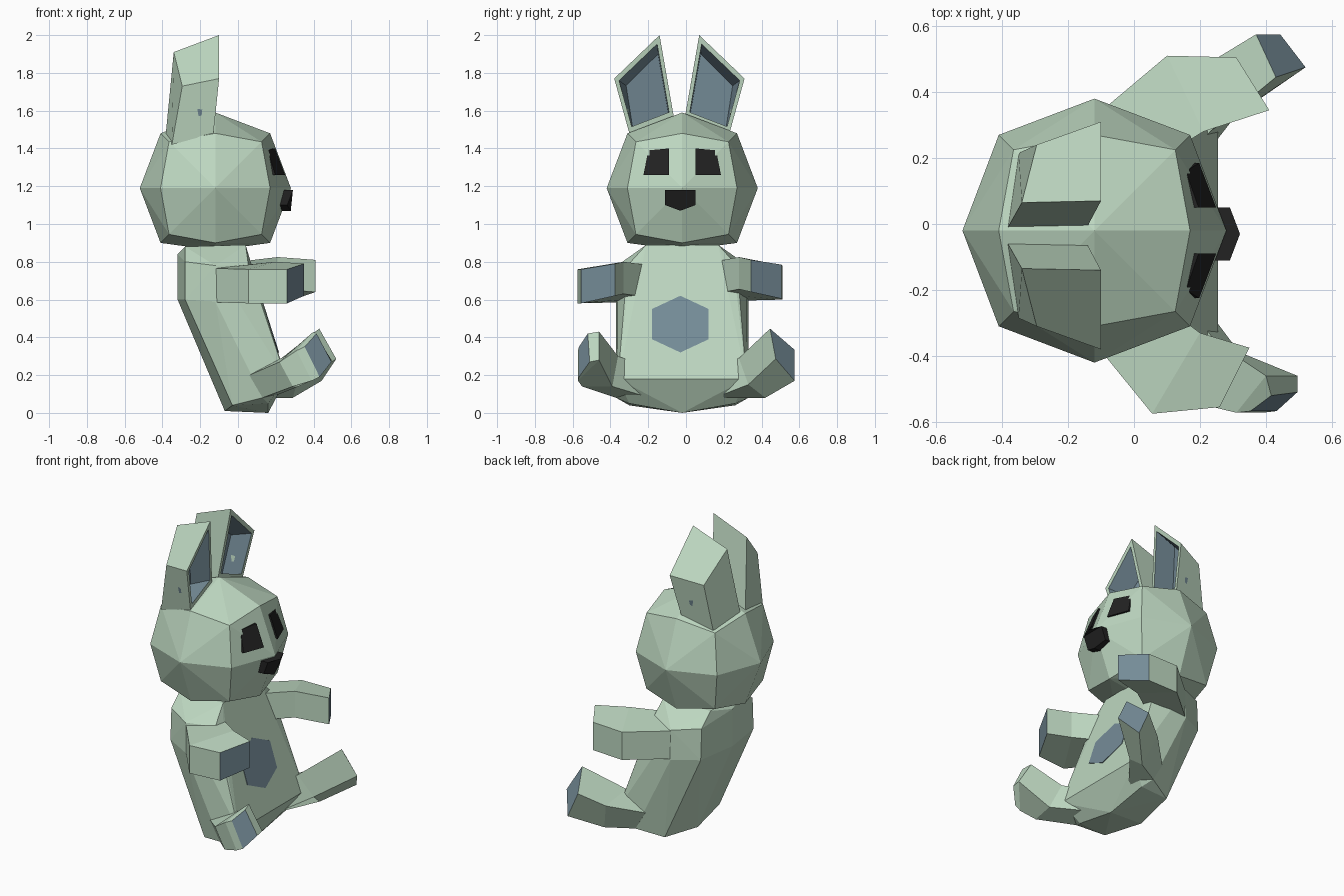
import bpy, bmesh
from itertools import product
from mathutils import Vector as V

if "Cube" in bpy.data.objects:
    bpy.data.objects.remove(bpy.data.objects["Cube"])

CY = -0.02  # symmetry plane of the toy


def material(name, rgb):
    m = bpy.data.materials.new(name)
    m.diffuse_color = (*rgb, 1)
    m.use_nodes = True
    m.node_tree.nodes["Principled BSDF"].inputs["Base Color"].default_value = m.diffuse_color
    return m


GREEN = material("pale_green", (0.51, 0.68, 0.53))
BLUE = material("slate_blue", (0.18, 0.265, 0.315))
BLACK = material("black", (0.016, 0.016, 0.016))


def finish(bm, name, mats):
    bmesh.ops.recalc_face_normals(bm, faces=bm.faces)
    me = bpy.data.meshes.new(name)
    bm.to_mesh(me)
    bm.free()
    for m in mats:
        me.materials.append(m)
    ob = bpy.data.objects.new(name, me)
    bpy.context.collection.objects.link(ob)
    return ob


def hull(name, points, mat):
    bm = bmesh.new()
    for p in points:
        bm.verts.new(p)
    bmesh.ops.convex_hull(bm, input=bm.verts)
    bmesh.ops.dissolve_limit(bm, angle_limit=0.02, verts=bm.verts, edges=bm.edges)
    finish(bm, name, [mat])


def loft(name, rings, mats, second_from):
    """Bridge rings; segments from index second_from and the end cap use mats[1]."""
    bm = bmesh.new()
    vs = [[bm.verts.new(p) for p in r] for r in rings]
    n = len(rings[0])
    for s, (a, b) in enumerate(zip(vs, vs[1:])):
        for i in range(n):
            j = (i + 1) % n
            f = bm.faces.new((a[i], a[j], b[j], b[i]))
            f.material_index = int(s >= second_from)
    bm.faces.new(vs[0])
    bm.faces.new(vs[-1]).material_index = len(mats) - 1
    finish(bm, name, mats)


# Head: spherized 2x2 cube, flattened below
RAD = {1: 0.40, 2: 0.29, 3: 0.245}
head = []
for d in product((-1, 0, 1), repeat=3):
    n = sum(map(abs, d))
    if n:
        p = V(d) * RAD[n]
        head.append((p.x - 0.12, p.y + CY, max(p.z, -0.33) + 1.19))
hull("head", head, GREEN)

# Body: leaning torso, (x, half width, z) profile points
torso = [(-0.28, 0.17, 0.88), (0.04, 0.19, 0.89),
         (-0.32, 0, 0.84), (-0.28, 0.26, 0.80), (-0.12, 0.345, 0.78), (0.055, 0.29, 0.78),
         (-0.32, 0, 0.60), (-0.28, 0.27, 0.60), (-0.12, 0.35, 0.59), (0.115, 0.29, 0.62),
         (-0.07, 0, 0.01), (-0.03, 0.28, 0.04), (0.13, 0.35, 0.08), (0.16, 0.28, 0.05),
         (0.16, 0, 0.0), (0.255, 0.34, 0.18), (0.255, 0, 0.18)]
hull("body", [(x, CY + s * y, z) for x, y, z in torso for s in (-1, 1)], GREEN)


# Belly patch: thin hexagon following the sloped belly
def belly(z):
    return 0.115 + (0.62 - z) * 0.14 / 0.44


hexagon = [(0, 0.62), (0.15, 0.55), (0.15, 0.39), (0, 0.32), (-0.15, 0.39), (-0.15, 0.55)]
loft("belly_patch", [[(belly(z) + o, y - 0.03, z) for y, z in hexagon]
                     for o in (-0.002, 0.007)], [BLUE], 9)


# Face: plates that follow the faceted front of the head
def front(y, z):
    return 0.28 - 0.38 * abs(y) - 0.38 * abs(z - 1.19)


eye = [(0.18, 1.39), (0.07, 1.40), (0.07, 1.26), (0.205, 1.26)]
for s, side in ((-1, "right"), (1, "left")):
    loft(side + "_eye", [[(front(y, z) + o, CY + s * y, z) for y, z in eye]
                         for o in (-0.03, 0.022)], [BLACK], 9)
nose = [(0, 1.18), (0.08, 1.18), (0.08, 1.10), (0, 1.07), (-0.08, 1.10), (-0.08, 1.18)]
loft("nose", [[(front(y, z) + o, CY - 0.01 + y, z) for y, z in nose]
              for o in (-0.01, 0.045)], [BLACK], 9)

# Ears: tapered blocks with a recessed inner side
ear_front = [V(p) for p in ((-0.10, 0.105, 2.0), (-0.10, 0.345, 1.77),
                            (-0.13, 0.265, 1.48), (-0.14, 0.03, 1.57))]
ear_back = [V(p) for p in ((-0.34, 0.10, 1.91), (-0.295, 0.275, 1.73),
                           (-0.35, 0.25, 1.42), (-0.385, 0.02, 1.45))]


def shrink(ring, k):
    c = sum(ring, V()) / len(ring)
    return [c.lerp(p, k) for p in ring]


rim = shrink(ear_front, 0.84)
floor = [a.lerp(b, 0.6) for a, b in zip(rim, shrink(ear_back, 0.84))]
for s, side in ((-1, "right"), (1, "left")):
    rings = [[(p.x, -0.035 + s * p.y, p.z) for p in r]
             for r in (ear_back, ear_front, rim, floor)]
    loft(side + "_ear", rings, [GREEN, BLUE], 2)


# Arms: bent boxes from (outer xy, inner xy, outer z, inner z, ) stations
def arm(name, stations):
    rings = []
    for (ox, oy, oz), (ix, iy, iz) in stations:
        rings.append([(ox, oy, oz), (ix, iy, iz), (ix, iy, iz - 0.17), (ox, oy, oz - 0.18)])
    loft(name, rings, [GREEN, BLUE], 9)


arm("right_arm", [((-0.12, -0.36, 0.765), (0.0, -0.18, 0.78)),
                  ((0.055, -0.575, 0.76), (0.20, -0.33, 0.80)),
                  ((0.26, -0.555, 0.76), (0.35, -0.375, 0.79))])
arm("left_arm", [((-0.12, 0.325, 0.775), (0.0, 0.15, 0.80)),
                 ((0.10, 0.51, 0.78), (0.21, 0.28, 0.825)),
                 ((0.31, 0.505, 0.785), (0.41, 0.345, 0.81))])

# Legs: rings ordered outer top, inner top, inner bottom, outer bottom
loft("left_leg", [
    [(0.06, 0.33, 0.20), (0.12, 0.15, 0.24), (0.17, 0.15, 0.08), (0.13, 0.33, 0.08)],
    [(0.23, 0.49, 0.26), (0.23, 0.28, 0.29), (0.31, 0.33, 0.15), (0.29, 0.42, 0.08)],
    [(0.37, 0.575, 0.334), (0.43, 0.445, 0.446), (0.52, 0.475, 0.286), (0.443, 0.575, 0.17)],
], [GREEN, BLUE], 9)
loft("right_leg", [
    [(0.06, -0.37, 0.20), (0.12, -0.19, 0.24), (0.17, -0.19, 0.08), (0.13, -0.37, 0.08)],
    [(0.22, -0.55, 0.27), (0.25, -0.36, 0.30), (0.32, -0.39, 0.14), (0.29, -0.55, 0.14)],
    [(0.31, -0.572, 0.33), (0.40, -0.46, 0.43), (0.495, -0.46, 0.28), (0.39, -0.572, 0.17)],
    [(0.353, -0.567, 0.35), (0.416, -0.52, 0.42), (0.495, -0.51, 0.27), (0.432, -0.567, 0.19)],
], [GREEN, BLUE], 9)
